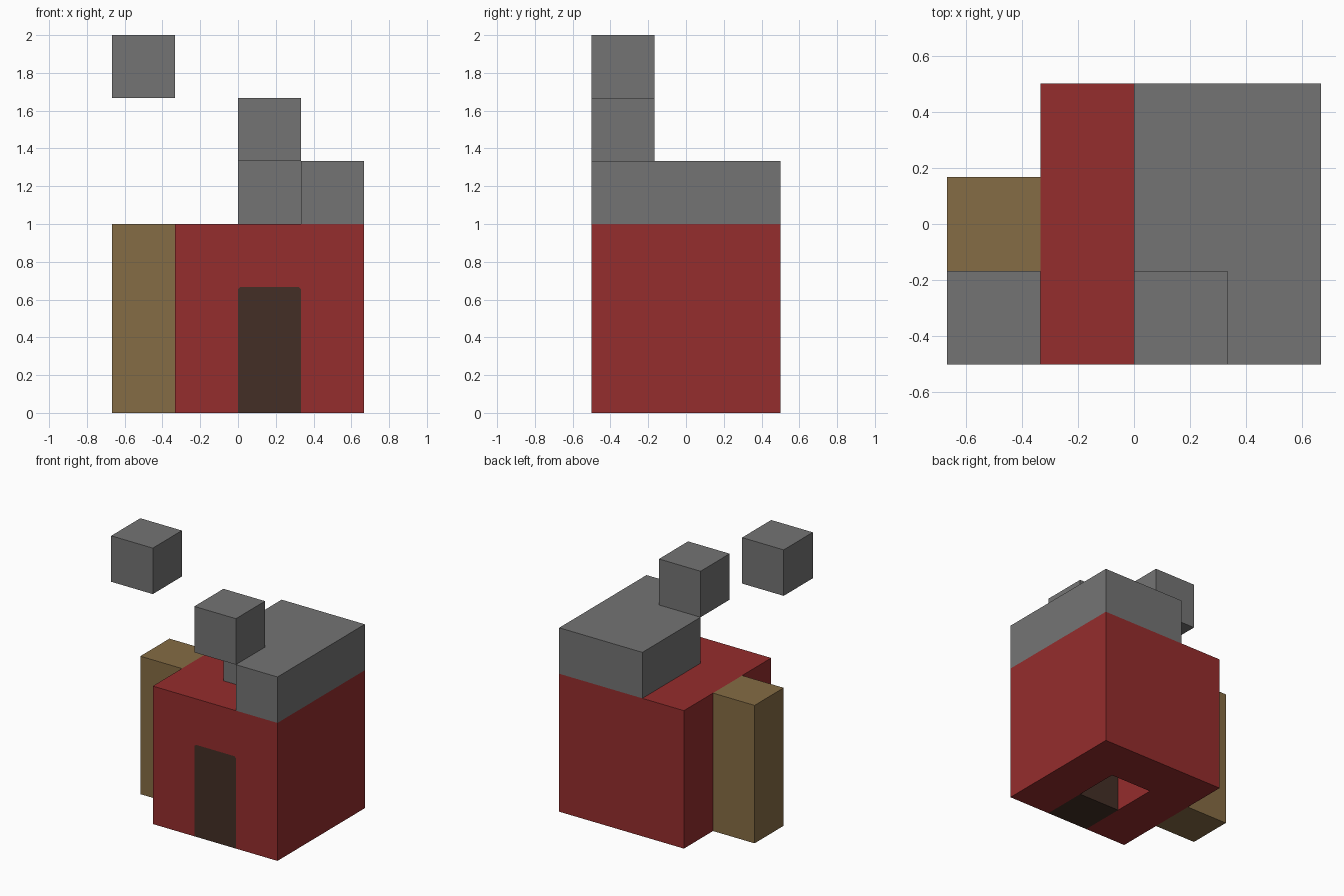
import bpy
import bmesh
from mathutils import Vector

default = bpy.data.objects.get("Cube")
if default:
    bpy.data.objects.remove(default, do_unlink=True)

U = 1 / 3  # edge of one building block


def material(name, rgb):
    mat = bpy.data.materials.new(name)
    mat.use_nodes = True
    color = (*rgb, 1)
    mat.diffuse_color = color
    shader = next(n for n in mat.node_tree.nodes if n.type == "BSDF_PRINCIPLED")
    shader.inputs["Base Color"].default_value = color
    return mat


red = material("brick red", (0.30, 0.026, 0.026))
grey = material("stone grey", (0.175, 0.175, 0.175))
tan = material("wood tan", (0.235, 0.15, 0.058))
brown = material("dark brown", (0.056, 0.028, 0.019))


def prism(name, outline, start, sweep, mat):
    """Extrude a flat outline of 3D offsets from start along sweep."""
    bm = bmesh.new()
    face = bm.faces.new([bm.verts.new(Vector(start) + Vector(p)) for p in outline])
    grown = bmesh.ops.extrude_face_region(bm, geom=[face])["geom"]
    moved = [v for v in grown if isinstance(v, bmesh.types.BMVert)]
    bmesh.ops.translate(bm, verts=moved, vec=Vector(sweep))
    bmesh.ops.recalc_face_normals(bm, faces=bm.faces[:])
    mesh = bpy.data.meshes.new(name)
    bm.to_mesh(mesh)
    bm.free()
    mesh.materials.append(mat)
    obj = bpy.data.objects.new(name, mesh)
    bpy.context.collection.objects.link(obj)
    return obj


def block(name, corner, size, mat):
    """Box given by its low corner and size."""
    w, d, h = size
    return prism(name, [(0, 0, 0), (w, 0, 0), (w, d, 0), (0, d, 0)], corner, (0, 0, h), mat)


def doorway(name, y0, y1, bottom, mat):
    """Door-shaped prism with slightly clipped upper corners."""
    top, clip = 2 * U, 0.012
    outline = [(0, 0, bottom), (U, 0, bottom), (U, 0, top - clip),
               (U - clip, 0, top), (clip, 0, top), (0, 0, top - clip)]
    return prism(name, outline, (0, y0, 0), (0, y1 - y0, 0), mat)


# House body, hollow behind the door
body = block("house_body", (-U, -0.5, 0), (1, 1, 1), red)
cutter = doorway("doorway_cutter", -0.6, U / 2, -0.1, red)
cutter.hide_render = True
cutter.hide_set(True)
cutter.display_type = "WIRE"
cut = body.modifiers.new("doorway", "BOOLEAN")
cut.operation = "DIFFERENCE"
cut.solver = "EXACT"
cut.object = cutter

# Door filling the front of the opening
doorway("door", -0.5, -U / 2, 0, brown)

# Side post
block("side_post", (-2 * U, -U / 2, 0), (U, U, 1), tan)

# L-shaped roof, notched at the front
roof = [(U, 0, 0), (2 * U, 0, 0), (2 * U, 1, 0), (0, 1, 0), (0, U, 0), (U, U, 0)]
prism("roof", roof, (0, -0.5, 1), (0, 0, U), grey)

# Floating smoke puffs
block("lower_puff", (0, -0.5, 4 * U), (U, U, U), grey)
block("upper_puff", (-2 * U, -0.5, 5 * U), (U, U, U), grey)
